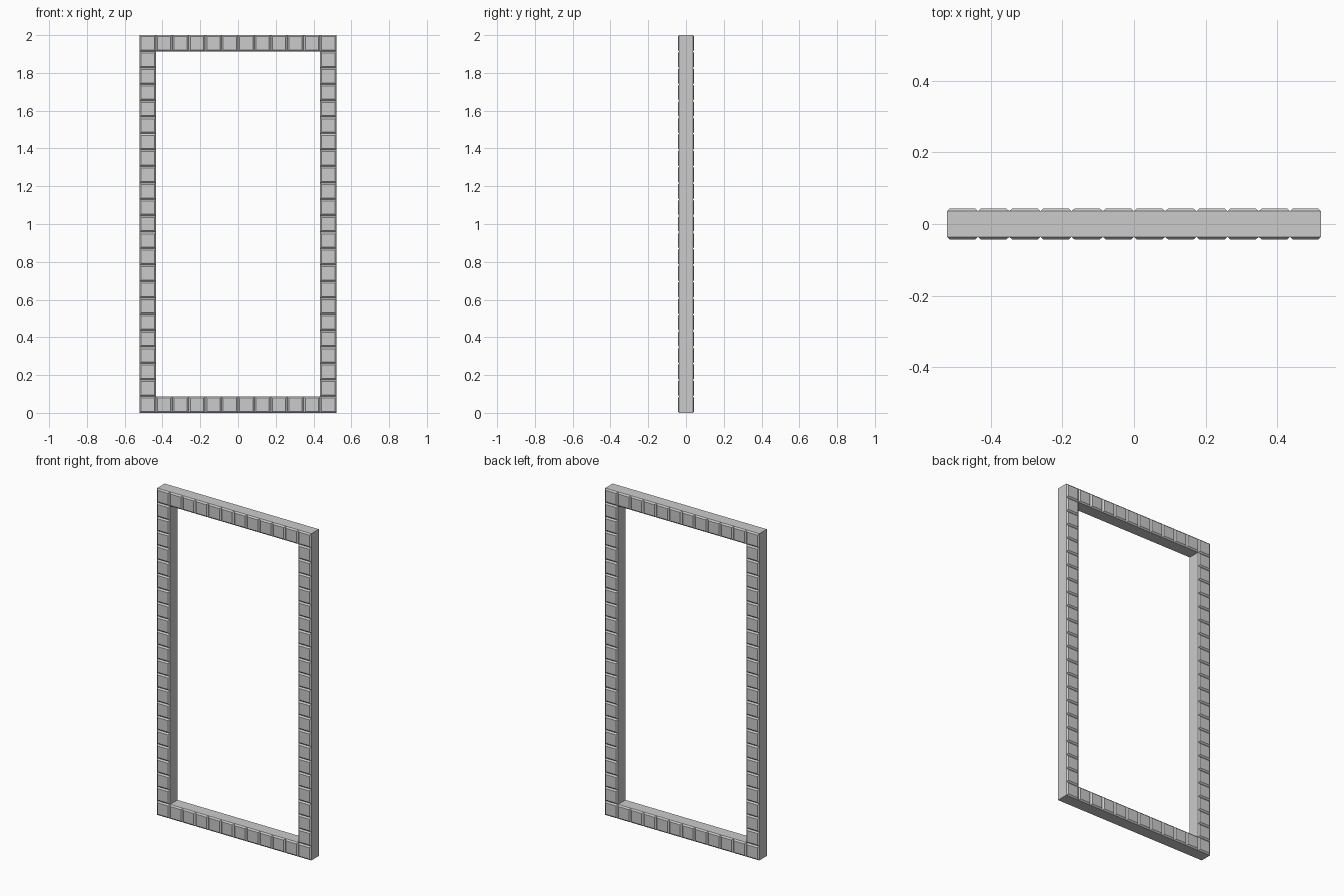
import bpy, bmesh
from mathutils import Vector

if "Cube" in bpy.data.objects:
    bpy.data.objects.remove(bpy.data.objects["Cube"])

COLS, ROWS = 12, 23
S = 2.0 / ROWS            # block size
FLAT = 0.036              # half depth at the grooves
BEVEL_W, BEVEL_D = 0.0085, 0.0075

bm = bmesh.new()
cache = {}


def corner(i, k):
    if (i, k) not in cache:
        cache[i, k] = bm.verts.new(((i - COLS / 2) * S, -FLAT, k * S))
    return cache[i, k]


# Ring of square cells forming the front sheet
for i in range(COLS):
    for k in range(ROWS):
        if i in (0, COLS - 1) or k in (0, ROWS - 1):
            bm.faces.new([corner(i, k), corner(i + 1, k),
                          corner(i + 1, k + 1), corner(i, k + 1)])

# Extrude to the back, closing the outer and inner walls
ext = bmesh.ops.extrude_face_region(bm, geom=bm.faces[:], use_keep_orig=True)
moved = [g for g in ext["geom"] if isinstance(g, bmesh.types.BMVert)]
bmesh.ops.translate(bm, verts=moved, vec=Vector((0, 2 * FLAT, 0)))
bmesh.ops.recalc_face_normals(bm, faces=bm.faces[:])

# Raised bevelled block on every front and back cell
bm.normal_update()
cells = [f for f in bm.faces if abs(f.normal.y) > 0.9]
bmesh.ops.inset_individual(bm, faces=cells, thickness=BEVEL_W,
                           depth=BEVEL_D, use_even_offset=True)
bm.normal_update()

mesh = bpy.data.meshes.new("block_frame")
bm.to_mesh(mesh)
bm.free()
frame = bpy.data.objects.new("block_frame", mesh)
bpy.context.collection.objects.link(frame)
